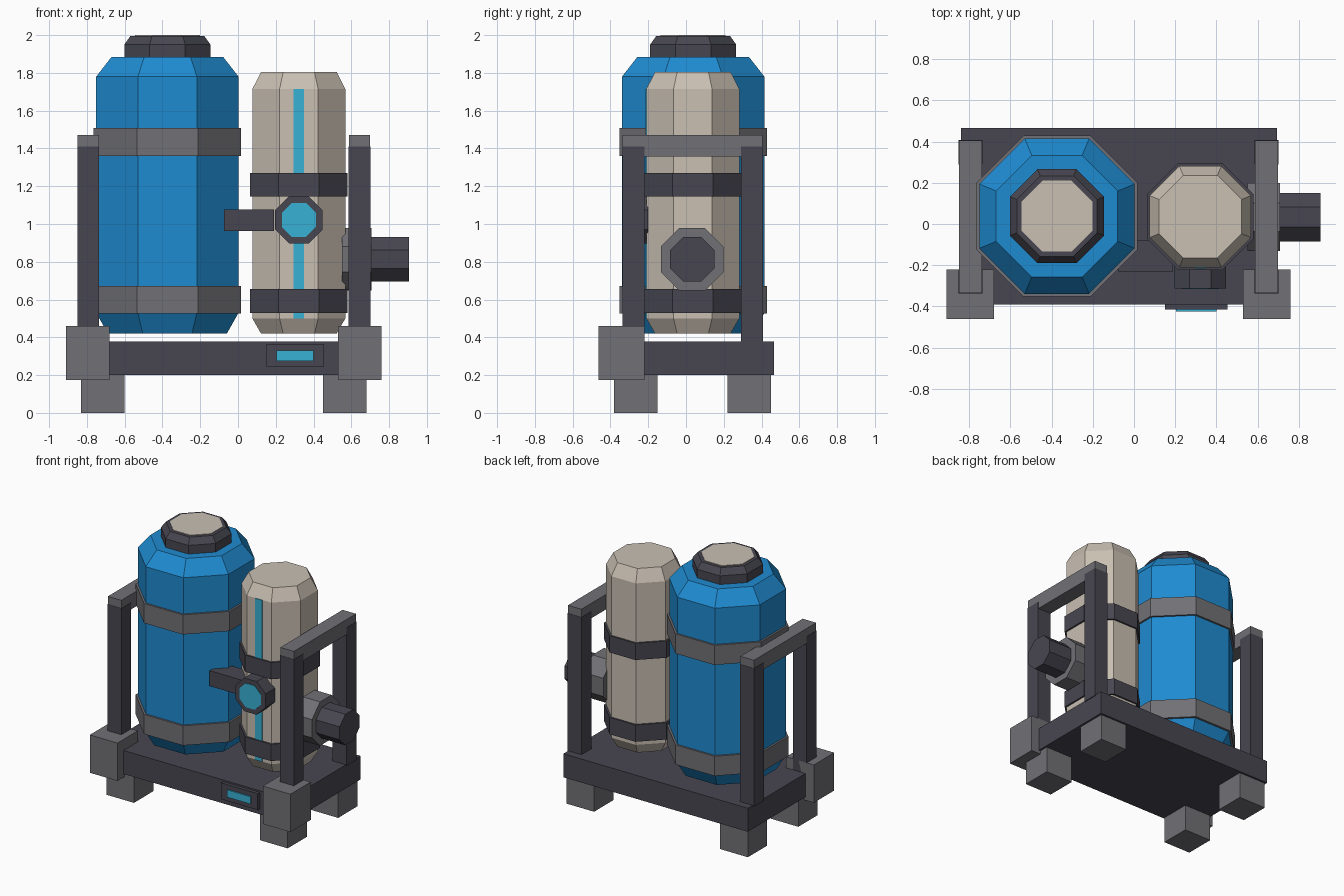
import bpy
import bmesh
from math import pi, cos, sin
from mathutils import Matrix

cube = bpy.data.objects.get("Cube")
if cube:
    bpy.data.objects.remove(cube, do_unlink=True)


def material(name, r, g, b):
    linear = [(c / 255) ** 2.2 for c in (r, g, b)] + [1]
    mat = bpy.data.materials.new(name)
    mat.use_nodes = True
    mat.diffuse_color = linear
    shader = mat.node_tree.nodes["Principled BSDF"]
    shader.inputs["Base Color"].default_value = linear
    shader.inputs["Roughness"].default_value = 0.7
    return mat


BLUE = material("tank blue", 36, 138, 208)
CREAM = material("warm cream", 200, 190, 177)
GREY = material("mid grey", 112, 112, 117)
DARK = material("dark slate", 73, 72, 82)
CYAN = material("glow cyan", 58, 175, 212)


def finish(bm, name, mat):
    bmesh.ops.recalc_face_normals(bm, faces=bm.faces[:])
    mesh = bpy.data.meshes.new(name)
    bm.to_mesh(mesh)
    bm.free()
    mesh.materials.append(mat)
    obj = bpy.data.objects.new(name, mesh)
    bpy.context.collection.objects.link(obj)
    return obj


def box(name, mat, x, y, z):
    """Box from (min, max) ranges on each axis."""
    bm = bmesh.new()
    bmesh.ops.create_cube(bm, size=1)
    for v in bm.verts:
        v.co = [(r[0] + r[1]) / 2 + c * (r[1] - r[0]) for r, c in zip((x, y, z), v.co)]
    return finish(bm, name, mat)


def octagon(name, mat, centre, profile, turn=None):
    """Eight-sided lathe; profile holds (distance to flat, height)."""
    bm = bmesh.new()
    rings = []
    for flat, h in profile:
        r = flat / cos(pi / 8)
        angles = [pi / 8 + i * pi / 4 for i in range(8)]
        rings.append([bm.verts.new((r * cos(a), r * sin(a), h)) for a in angles])
    for low, high in zip(rings, rings[1:]):
        for i in range(8):
            j = (i + 1) % 8
            bm.faces.new((low[i], low[j], high[j], high[i]))
    bm.faces.new(rings[0])
    bm.faces.new(rings[-1])
    if turn:
        bm.transform(turn)
    bm.transform(Matrix.Translation(centre))
    return finish(bm, name, mat)


# Base platform and status panel
box("base_platform", DARK, (-0.84, 0.695), (-0.39, 0.465), (0.2, 0.377))
box("panel_frame", DARK, (0.15, 0.455), (-0.415, -0.38), (0.242, 0.365))
box("panel_light", CYAN, (0.205, 0.4), (-0.424, -0.415), (0.275, 0.33))

# Feet, front corner bumpers and side frames
for side, sx in (("right", -1), ("left", 1)):
    def across(inner, outer):
        return sorted((sx * inner - 0.075, sx * outer - 0.075))

    for end, y in (("front", (-0.38, -0.15)), ("back", (0.22, 0.45))):
        box(f"{end}_{side}_foot", GREY, across(0.525, 0.755), y, (0, 0.2))
    box(f"{side}_corner_bumper", GREY, across(0.605, 0.835), (-0.462, -0.22), (0.175, 0.46))
    for end, y in (("front", (-0.337, -0.22)), ("back", (0.29, 0.407))):
        box(f"{end}_{side}_post", DARK, across(0.66, 0.776), y, (0.37, 1.41))
    box(f"{side}_top_rail", GREY, across(0.662, 0.774), (-0.335, 0.405), (1.357, 1.47))

# Large tank with straps and cap
big = (-0.374, 0.038, 0)
octagon("large_tank", BLUE, big,
        [(0.315, 0.42), (0.377, 0.53), (0.377, 1.78), (0.295, 1.885)])
for name, z in (("lower", 0.525), ("upper", 1.36)):
    octagon(f"large_tank_{name}_strap", GREY, big, [(0.391, z), (0.391, z + 0.148)])
octagon("large_tank_cap", DARK, big,
        [(0.228, 1.87), (0.228, 1.95), (0.195, 1.996)])
octagon("cap_disc", CREAM, big, [(0.172, 1.992), (0.172, 2.0)])

# Small tank with straps and level stripe
small = (0.322, 0.036, 0)
octagon("small_tank", CREAM, small,
        [(0.2, 0.42), (0.246, 0.5), (0.246, 1.715), (0.2, 1.805)])
for name, z in (("lower", 0.53), ("upper", 1.145)):
    octagon(f"small_tank_{name}_strap", DARK, small, [(0.259, z), (0.259, z + 0.126)])
box("level_stripe", CYAN, (0.294, 0.35), (-0.215, -0.207), (0.5, 1.715))

# Connecting pipe between the tanks
box("connecting_pipe", DARK, (-0.075, 0.19), (-0.23, -0.08), (0.962, 1.078))

# Pressure gauge facing the front
to_front = Matrix.Rotation(pi / 2, 4, "X")
gauge = (0.322, -0.2, 1.022)
octagon("gauge_body", DARK, gauge, [(0.125, 0), (0.125, 0.112)], to_front)
octagon("gauge_face", CYAN, gauge, [(0.09, 0.109), (0.09, 0.116)], to_front)

# Outlet valve on the left side
to_left = Matrix.Rotation(pi / 2, 4, "Y")
valve = (0.55, 0.033, 0.813)
octagon("valve_flange", GREY, valve, [(0.165, 0), (0.165, 0.158)], to_left)
octagon("valve_knob", DARK, valve, [(0.117, 0.1), (0.117, 0.355)], to_left)
